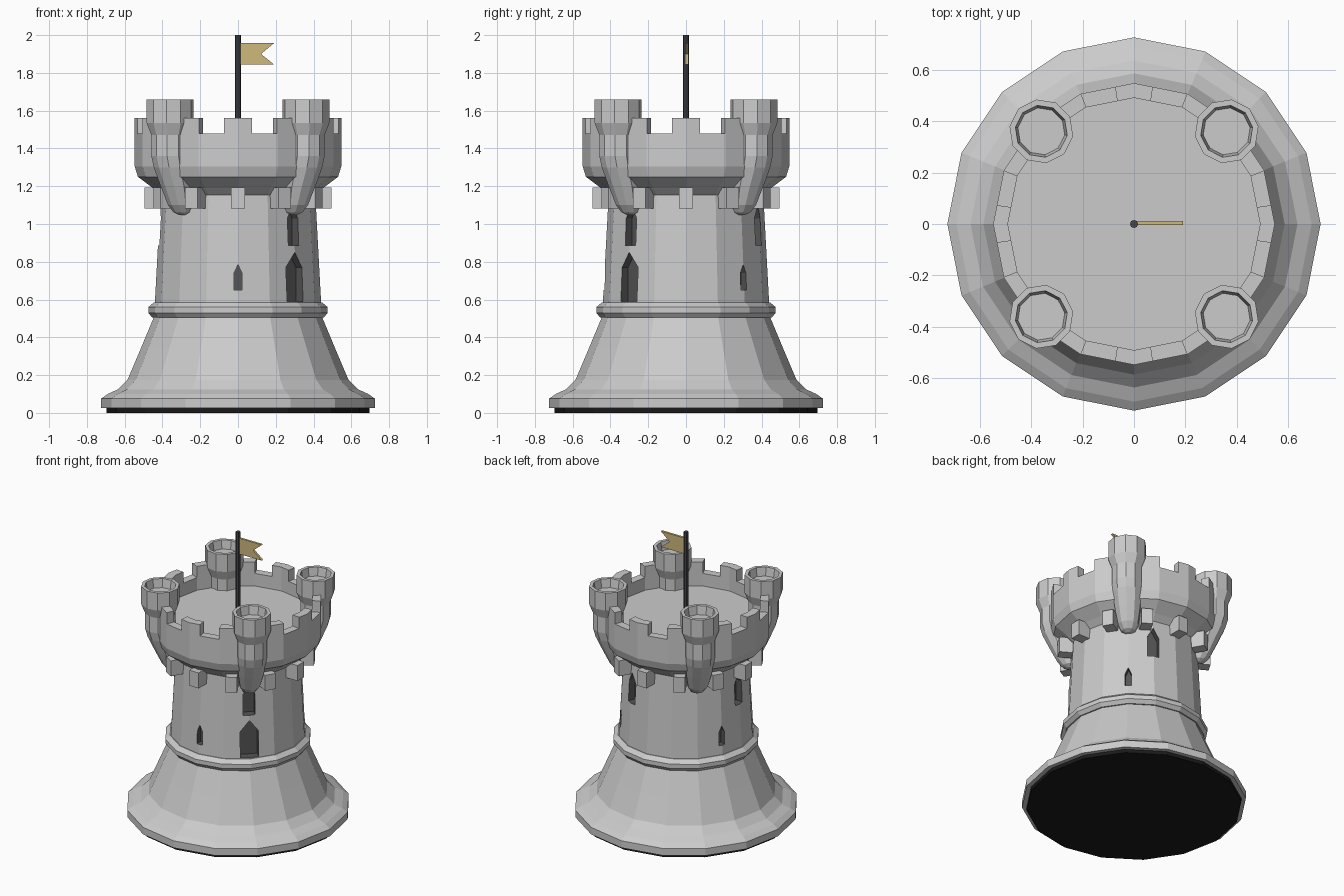
import bpy, bmesh, math
from mathutils import Vector, Matrix

if "Cube" in bpy.data.objects:
    bpy.data.objects.remove(bpy.data.objects["Cube"])

SIDES = 16
rad = math.radians


def material(name, rgb):
    m = bpy.data.materials.new(name)
    m.diffuse_color = (*rgb, 1)
    m.use_nodes = True
    m.node_tree.nodes["Principled BSDF"].inputs["Base Color"].default_value = m.diffuse_color
    return m


def finish(name, bm, mat=None):
    bmesh.ops.recalc_face_normals(bm, faces=bm.faces)
    me = bpy.data.meshes.new(name)
    bm.to_mesh(me)
    bm.free()
    ob = bpy.data.objects.new(name, me)
    bpy.context.collection.objects.link(ob)
    if mat:
        me.materials.append(mat)
    return ob


def loft(bm, rings, sides, phase=0.0):
    """Rings are (center, radius); both ends are capped."""
    loops = []
    for c, r in rings:
        loops.append([bm.verts.new(Vector(c) + Vector((
            r * math.cos(phase + i * math.tau / sides),
            r * math.sin(phase + i * math.tau / sides), 0))) for i in range(sides)])
    for a, b in zip(loops, loops[1:]):
        for i in range(sides):
            j = (i + 1) % sides
            bm.faces.new((a[i], a[j], b[j], b[i]))
    bm.faces.new(loops[0])
    bm.faces.new(loops[-1])


def revolve(name, profile, mat=None, sides=SIDES):
    bm = bmesh.new()
    loft(bm, [((0, 0, z), r) for r, z in profile], sides)
    return finish(name, bm, mat)


def prism(bm, outline, offset):
    """Solid from a flat outline pushed along an offset."""
    a = [bm.verts.new(p) for p in outline]
    b = [bm.verts.new(Vector(p) + Vector(offset)) for p in outline]
    bm.faces.new(a)
    bm.faces.new(b)
    for i in range(len(a)):
        j = (i + 1) % len(a)
        bm.faces.new((a[i], a[j], b[j], b[i]))


stone = material("stone", (0.8, 0.8, 0.8))
black = material("base_black", (0.01, 0.01, 0.01))
dark = material("window_dark", (0.09, 0.09, 0.09))
iron = material("pole_dark", (0.06, 0.06, 0.07))
gold = material("flag_gold", (0.62, 0.48, 0.2))

# Base, flared skirt and band
revolve("base_plate", [(0.695, 0), (0.695, 0.025)], black)
revolve("skirt", [(0.725, 0.025), (0.725, 0.075), (0.69, 0.1), (0.635, 0.125),
                  (0.585, 0.175), (0.515, 0.34), (0.44, 0.52)])
revolve("band", [(0.455, 0.505), (0.475, 0.53), (0.475, 0.56), (0.445, 0.585)])

# Shaft with recessed pointed windows
shaft = revolve("shaft", [(0.44, 0.52), (0.44, 0.585), (0.408, 1.18)], stone)
bm = bmesh.new()
openings = [  # angle, half width, sill, shoulder, peak, recess radius
    (-45, 0.06, 0.59, 0.77, 0.85, 0.375),
    (-90, 0.021, 0.65, 0.74, 0.785, 0.39),
    (45, 0.021, 0.65, 0.74, 0.785, 0.39),
    (157.5, 0.021, 0.65, 0.74, 0.785, 0.39),
    (-45, 0.039, 0.885, 1.03, 1.1, 0.365),
    (67.5, 0.039, 0.885, 1.03, 1.1, 0.365),
    (180, 0.039, 0.885, 1.03, 1.1, 0.365)]
for ang, w, z0, z1, z2, r in openings:
    rot = Matrix.Rotation(rad(ang), 3, 'Z')
    shape = [(r, -w, z0), (r, w, z0), (r, w, z1), (r, 0, z2), (r, -w, z1)]
    prism(bm, [rot @ Vector(p) for p in shape], rot @ Vector((0.15, 0, 0)))
cutter = finish("window_cutter", bm, dark)
cutter.hide_render = True
mod = shaft.modifiers.new("windows", 'BOOLEAN')
mod.operation = 'DIFFERENCE'
mod.solver = 'EXACT'
mod.material_mode = 'TRANSFER'
mod.object = cutter
bpy.context.view_layer.objects.active = shaft
bpy.ops.object.modifier_apply(modifier=mod.name)
bpy.data.objects.remove(cutter)

# Parapet with sunken roof floor
R_OUT, R_IN = 0.547, 0.49
revolve("parapet", [(0.405, 1.15), (0.45, 1.19), (0.53, 1.25), (R_OUT, 1.305),
                    (R_OUT, 1.48), (R_IN, 1.48), (R_IN, 1.39)])


def on_polygon(radius, deg, z):
    step = 360 / SIDES
    r = radius * math.cos(rad(step / 2)) / math.cos(rad(deg % step - step / 2))
    return Vector((r * math.cos(rad(deg)), r * math.sin(rad(deg)), z))


# Twelve merlons following the wall, twelve corbels under it
merlons, corbels = bmesh.new(), bmesh.new()
for k in range(12):
    a = k * 30
    lo, hi = a - 7.8, a + 7.8
    angles = [lo] + [n * 22.5 for n in range(-1, 17) if lo < n * 22.5 < hi] + [hi]
    outline = [on_polygon(R_OUT, t, 1.48) for t in angles]
    outline += [on_polygon(R_IN, t, 1.48) for t in reversed(angles)]
    prism(merlons, outline, (0, 0, 0.08))
    rot = Matrix.Rotation(rad(a), 3, 'Z')
    foot = [(0.38, -0.037, 1.082), (0.495, -0.037, 1.082),
            (0.495, 0.037, 1.082), (0.38, 0.037, 1.082)]
    prism(corbels, [rot @ Vector(p) for p in foot], (0, 0, 0.11))
finish("merlons", merlons)
finish("corbels", corbels)

# Four hollow corner turrets curving into the shaft
turret = [  # x = y offset, height, radius
    (0.295, 1.048, 0.018), (0.297, 1.062, 0.045), (0.304, 1.1, 0.067),
    (0.325, 1.2, 0.086), (0.35, 1.3, 0.097), (0.36, 1.36, 0.1), (0.36, 1.47, 0.1),
    (0.36, 1.535, 0.125), (0.36, 1.66, 0.125), (0.36, 1.66, 0.102), (0.36, 1.6, 0.092)]
for name, sx, sy in (("front_right", 1, -1), ("front_left", -1, -1),
                     ("back_right", 1, 1), ("back_left", -1, 1)):
    bm = bmesh.new()
    loft(bm, [((sx * c, sy * c, z), r) for c, z, r in turret], 10, math.atan2(sy, sx))
    finish("turret_" + name, bm)

# Flagpole and swallow-tailed flag
revolve("flagpole", [(0.0155, 1.38), (0.0155, 2.0)], iron, 8)
bm = bmesh.new()
prism(bm, [(0.01, -0.004, 1.845), (0.19, -0.004, 1.845), (0.122, -0.004, 1.9),
           (0.19, -0.004, 1.957), (0.01, -0.004, 1.957)], (0, 0.016, 0))
finish("flag", bm, gold)
